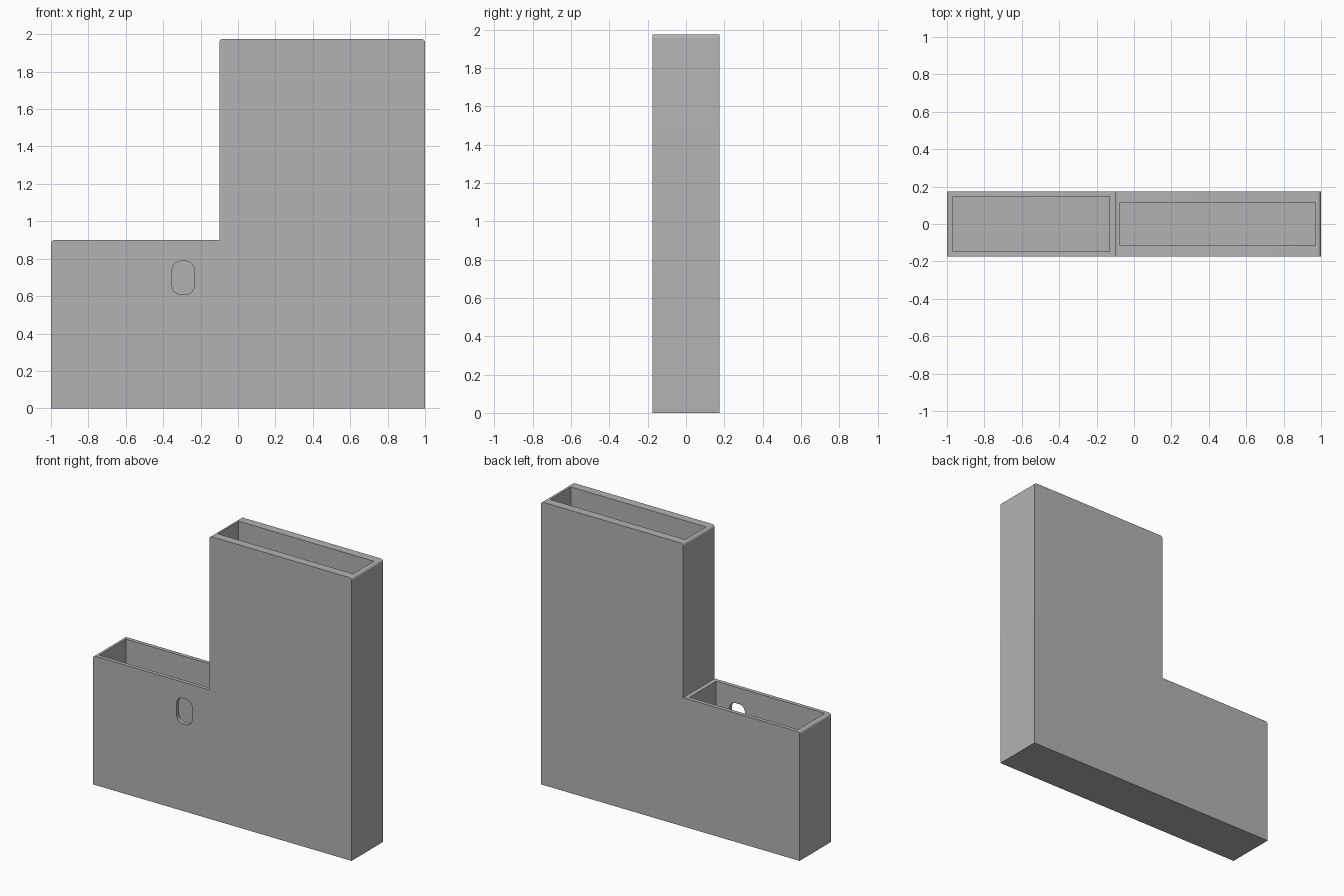
import bpy, bmesh, math
from mathutils import Vector

cube = bpy.data.objects.get("Cube")
if cube:
    bpy.data.objects.remove(cube, do_unlink=True)

DEPTH = 0.174      # half thickness of the body
FLOOR = 0.03       # floor thickness under the pockets

grey = bpy.data.materials.new("plain grey")
grey.use_nodes = True
grey.diffuse_color = (0.45, 0.45, 0.45, 1)
grey.node_tree.nodes["Principled BSDF"].inputs["Base Color"].default_value = (0.45, 0.45, 0.45, 1)


def rounded(corners, steps=8):
    """Outline in x, z from (x, z, radius) corners with square angles."""
    out = []
    for i, (x, z, r) in enumerate(corners):
        p = Vector((x, z))
        if r == 0:
            out.append(p)
            continue
        a = (Vector(corners[i - 1][:2]) - p).normalized() * r
        b = (Vector(corners[(i + 1) % len(corners)][:2]) - p).normalized() * r
        for k in range(steps + 1):
            t = math.pi / 2 * k / steps
            out.append(p + a * (1 - math.sin(t)) + b * (1 - math.cos(t)))
    return out


def prism(name, corners, y0, y1):
    """Extrude a rounded outline along y."""
    bm = bmesh.new()
    face = bm.faces.new([bm.verts.new((p.x, y0, p.y)) for p in rounded(corners)])
    ext = bmesh.ops.extrude_face_region(bm, geom=[face])
    moved = [v for v in ext["geom"] if isinstance(v, bmesh.types.BMVert)]
    bmesh.ops.translate(bm, verts=moved, vec=(0, y1 - y0, 0))
    bmesh.ops.recalc_face_normals(bm, faces=bm.faces)
    mesh = bpy.data.meshes.new(name)
    bm.to_mesh(mesh)
    bm.free()
    mesh.materials.append(grey)
    obj = bpy.data.objects.new(name, mesh)
    bpy.context.collection.objects.link(obj)
    return obj


def box(x0, x1, z0, z1, r=0):
    return [(x0, z0, r), (x1, z0, r), (x1, z1, r), (x0, z1, r)]


# Stepped body with softened upper corners
body = prism("stepped_holder_body",
             [(-1, 0, 0), (1, 0, 0), (1, 1.975, 0.02), (-0.1, 1.975, 0.02),
              (-0.1, 0.9, 0), (-1, 0.9, 0.02)], -DEPTH, DEPTH)

# Two open pockets and the slot through the front wall
cutters = [
    prism("low_pocket_cutter", box(-0.97, -0.13, FLOOR, 1.1), -0.147, 0.147),
    prism("tall_pocket_cutter", box(-0.075, 0.97, FLOOR, 2.2), -0.115, 0.115),
    prism("front_slot_cutter", box(-0.352, -0.234, 0.61, 0.787, 0.045), -0.3, 0),
]
for cutter in cutters:
    mod = body.modifiers.new(cutter.name, "BOOLEAN")
    mod.operation = "DIFFERENCE"
    mod.solver = "EXACT"
    mod.object = cutter

# Bake the cuts, then discard the cutters
bpy.context.view_layer.objects.active = body
body.select_set(True)
for mod in list(body.modifiers):
    bpy.ops.object.modifier_apply(modifier=mod.name)
for cutter in cutters:
    bpy.data.objects.remove(cutter, do_unlink=True)
bpy.ops.object.shade_smooth_by_angle(angle=math.radians(30))
